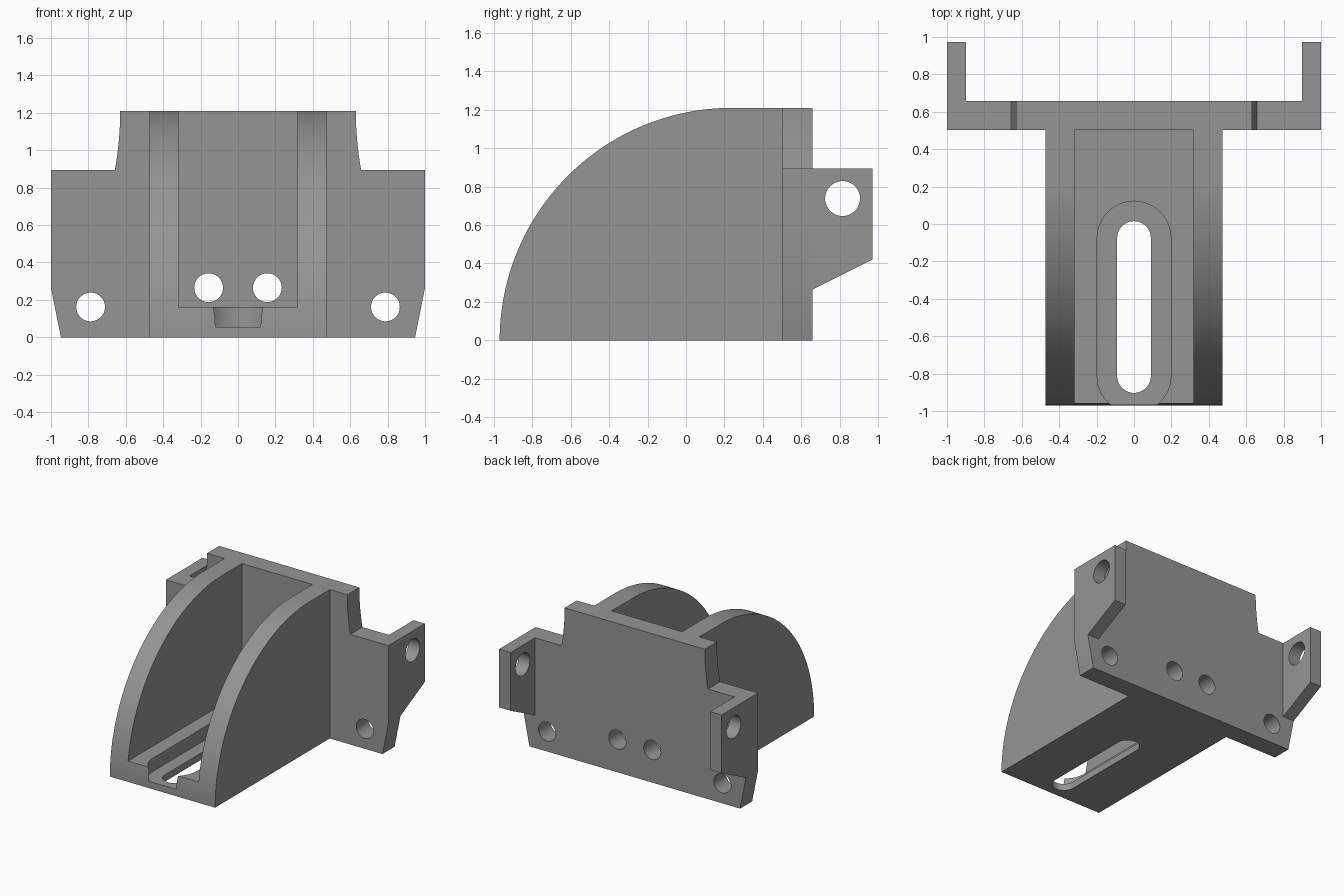
import bpy, math
from mathutils import Vector

if "Cube" in bpy.data.objects:
    bpy.data.objects.remove(bpy.data.objects["Cube"])

grey = bpy.data.materials.new("plain grey")
grey.diffuse_color = (0.30, 0.30, 0.30, 1)
grey.use_nodes = True
grey.node_tree.nodes["Principled BSDF"].inputs["Base Color"].default_value = grey.diffuse_color


def prism(name, pts, axis, lo, hi):
    """Extrude a 2D outline along an axis: x -> (y,z), y -> (x,z), z -> (x,y)."""
    place = {'x': lambda p, d: (d, p[0], p[1]),
             'y': lambda p, d: (p[0], d, p[1]),
             'z': lambda p, d: (p[0], p[1], d)}[axis]
    n = len(pts)
    verts = [place(p, lo) for p in pts] + [place(p, hi) for p in pts]
    faces = [list(range(n))[::-1], list(range(n, 2 * n))]
    faces += [[i, (i + 1) % n, n + (i + 1) % n, n + i] for i in range(n)]
    area = sum(pts[i][0] * pts[(i + 1) % n][1] - pts[(i + 1) % n][0] * pts[i][1] for i in range(n))
    if (area < 0) != (axis == 'y'):      # keep normals pointing outwards
        faces = [f[::-1] for f in faces]
    me = bpy.data.meshes.new(name)
    me.from_pydata(verts, [], faces)
    me.materials.append(grey)
    ob = bpy.data.objects.new(name, me)
    bpy.context.collection.objects.link(ob)
    return ob


def arc(cx, cy, r, a0, a1, n):
    return [(cx + r * math.cos(math.radians(a0 + (a1 - a0) * i / n)),
             cy + r * math.sin(math.radians(a0 + (a1 - a0) * i / n))) for i in range(n + 1)]


def circle(cx, cy, r):
    return arc(cx, cy, r, 0, 360, 48)[:-1]


def slot(r, y0, y1):
    return arc(0, y1, r, 0, 180, 24) + arc(0, y0, r, 180, 360, 24)


def combine(target, other, op):
    bpy.context.view_layer.objects.active = target
    m = target.modifiers.new(op.lower(), 'BOOLEAN')
    m.operation, m.solver, m.object = op, 'EXACT', other
    bpy.ops.object.modifier_apply(modifier=m.name)
    bpy.data.objects.remove(other)


# Quarter-round body with an open channel between two cheeks
R = 1.21
bracket = prism("bracket", [(0.58, 0), (0.58, R)] + arc(0.24, 0, R, 90, 180, 64), 'x', -0.473, 0.473)
combine(bracket, prism("channel", [(-0.317, 0.163), (0.317, 0.163), (0.317, 1.5), (-0.317, 1.5)],
                       'y', -1.2, 0.503), 'DIFFERENCE')

# Mounting plate with curved shoulders
half = [(0.947, 0), (1, 0.265), (1, 0.895), (0.658, 0.895)]
half += [(0.63 + 0.028 * (1 - i / 8) ** 2, 0.895 + (R - 0.895) * i / 8) for i in range(1, 9)]
plate = prism("plate", half + [(-x, z) for x, z in reversed(half)], 'y', 0.503, 0.658)
combine(bracket, plate, 'UNION')

# Rear ears with pivot holes
for s in (-1, 1):
    ear = prism("ear", [(0.58, 0.265), (0.658, 0.265), (0.972, 0.422), (0.972, 0.895), (0.58, 0.895)],
                'x', *sorted((s * 0.897, s)))
    combine(bracket, ear, 'UNION')
    combine(bracket, prism("ear_hole", circle(0.815, 0.738, 0.091), 'x',
                           *sorted((s * 0.8, s * 1.1))), 'DIFFERENCE')
    # Screw holes through the plate
    for x, z in ((0.788, 0.162), (0.157, 0.265)):
        combine(bracket, prism("screw_hole", circle(s * x, z, 0.077), 'y', 0.4, 0.8), 'DIFFERENCE')

# Stepped slot in the floor
combine(bracket, prism("slot_recess", slot(0.197, -0.813, -0.075), 'z', 0.055, 0.3), 'DIFFERENCE')
combine(bracket, prism("slot_through", slot(0.09, -0.813, -0.075), 'z', -0.1, 0.2), 'DIFFERENCE')

# Smooth the curves, keep the edges crisp
bpy.ops.object.select_all(action='DESELECT')
bracket.select_set(True)
bpy.context.view_layer.objects.active = bracket
bpy.ops.object.shade_smooth_by_angle(angle=math.radians(20))
